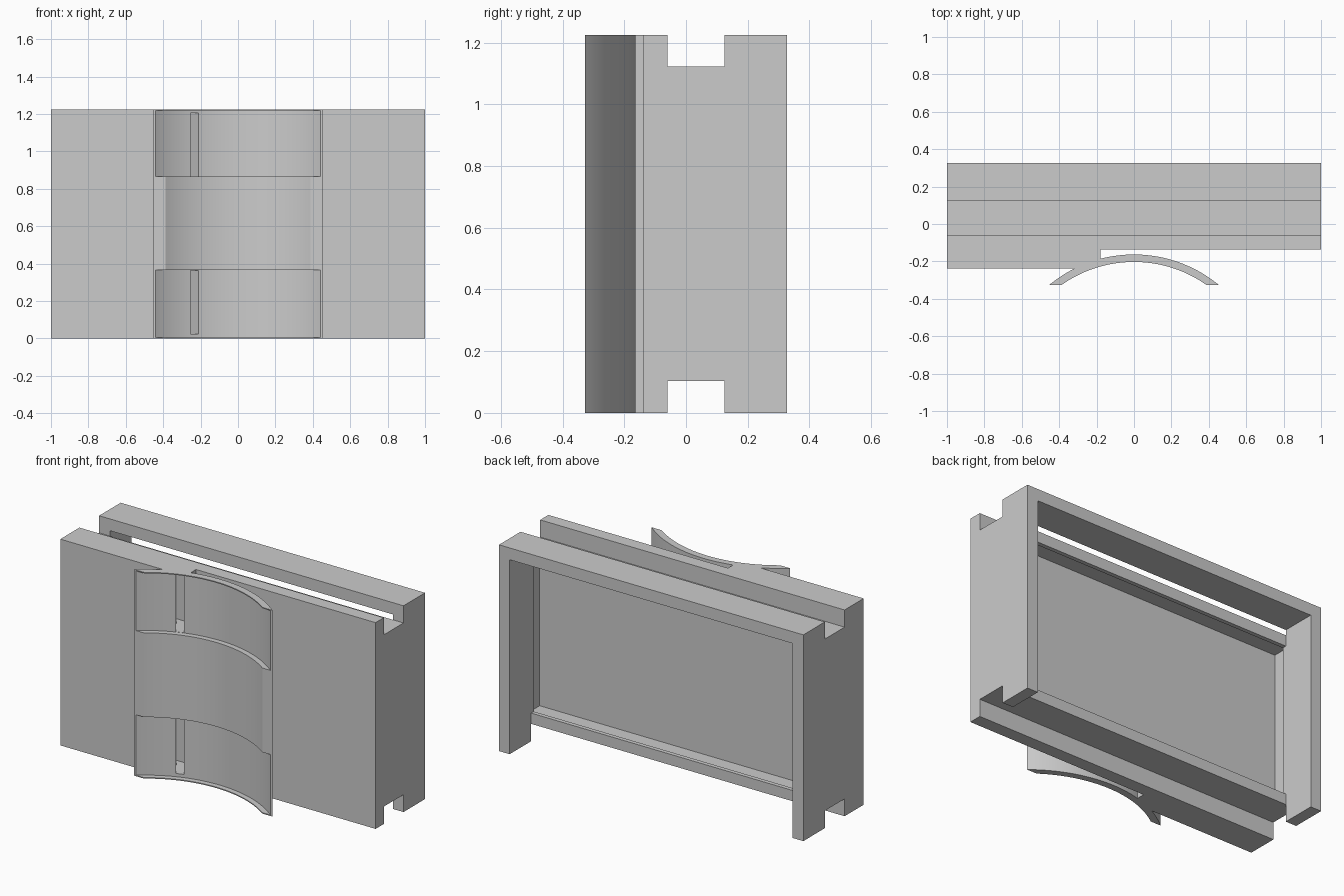
import bpy, math

if "Cube" in bpy.data.objects:
    bpy.data.objects.remove(bpy.data.objects["Cube"], do_unlink=True)

H = 1.225                   # overall height
CY = -0.875                 # centre of the cradle arc in y
R_OUT, R_IN, R_POCKET = 0.712, 0.672, 0.7034
FRONT, BACK = -0.327, 0.327

grey = bpy.data.materials.new("plain_grey")
grey.use_nodes = True
colour = (0.6, 0.6, 0.6, 1)
grey.diffuse_color = colour
grey.node_tree.nodes["Principled BSDF"].inputs["Base Color"].default_value = colour


def prism(name, profile, z0, z1):
    """Extrude a counter-clockwise xy profile from z0 to z1."""
    n = len(profile)
    verts = [(x, y, z) for z in (z0, z1) for x, y in profile]
    faces = [tuple(reversed(range(n))), tuple(range(n, 2 * n))]
    faces += [(i, (i + 1) % n, n + (i + 1) % n, n + i) for i in range(n)]
    mesh = bpy.data.meshes.new(name)
    mesh.from_pydata(verts, [], faces)
    mesh.materials.append(grey)
    ob = bpy.data.objects.new(name, mesh)
    bpy.context.collection.objects.link(ob)
    return ob


def box(name, x0, x1, y0, y1, z0, z1):
    return prism(name, [(x0, y0), (x1, y0), (x1, y1), (x0, y1)], z0, z1)


def arc(r, x0, x1, n):
    """Points on the cradle circle between two x positions."""
    a0, a1 = math.asin(x0 / r), math.asin(x1 / r)
    angles = [a0 + (a1 - a0) * i / n for i in range(n + 1)]
    return [(r * math.sin(a), CY + r * math.cos(a)) for a in angles]


def combine(target, tool, operation="DIFFERENCE"):
    """Apply a boolean and remove the tool."""
    mod = target.modifiers.new("cut", "BOOLEAN")
    mod.operation, mod.object, mod.solver = operation, tool, "EXACT"
    bpy.context.view_layer.objects.active = target
    bpy.ops.object.modifier_apply(modifier=mod.name)
    bpy.data.objects.remove(tool, do_unlink=True)


def half_chord(r):
    return math.sqrt(r * r - (FRONT - CY) ** 2)


# Housing with the thicker block on one side, seated on the cradle
seat = arc(0.708, -0.31, -0.18, 8)
housing = prism("housing", [(-1, -0.239)] + [(-0.318, -0.239)] + seat
                + [(-0.18, -0.137), (1, -0.137), (1, BACK), (-1, BACK)], 0, H)

# Grooves along the top and bottom
combine(housing, box("groove", -2, 2, -0.06, 0.125, 1.123, 2))
combine(housing, box("groove", -2, 2, -0.06, 0.125, -1, 0.103))

# Rear compartment, open at the back and below
combine(housing, box("compartment", -0.93, 0.93, 0.125, 1, -1, 1.155))

# Panel recess: a retaining lip with a wider pocket behind it
combine(housing, box("lip_opening", -0.93, 0.93, 0.05, 0.2, 0.167, 1.058))
combine(housing, box("panel_pocket", -0.967, 0.967, -0.008, 0.1, 0.15, 1.075))

# Curved cradle joined to the block
xo, xi = half_chord(R_OUT), half_chord(R_IN)
cradle = prism("cradle", arc(R_IN, -xi, xi, 64) + arc(R_OUT, xo, -xo, 64), 0, H)
combine(housing, cradle, "UNION")

# Shallow strap pockets, each with a narrow slot slanting into the block
xp = half_chord(R_POCKET)
for z0, z1, s0, s1 in ((0.006, 0.365, 0.025, 0.364), (0.865, 1.219, 0.866, 1.205)):
    pocket = prism("pocket", arc(R_POCKET, xp, -xp, 64) + [(-xp, -0.6), (xp, -0.6)], z0, z1)
    combine(housing, pocket)
    slot = prism("slot", [(-0.248, -0.23), (-0.194, -0.23),
                          (-0.294, -0.08), (-0.348, -0.08)], s0, s1)
    combine(housing, slot)

housing.name = "housing_with_cradle"
bpy.ops.object.select_all(action="DESELECT")
housing.select_set(True)
bpy.context.view_layer.objects.active = housing
bpy.ops.object.shade_smooth_by_angle(angle=math.radians(25))
